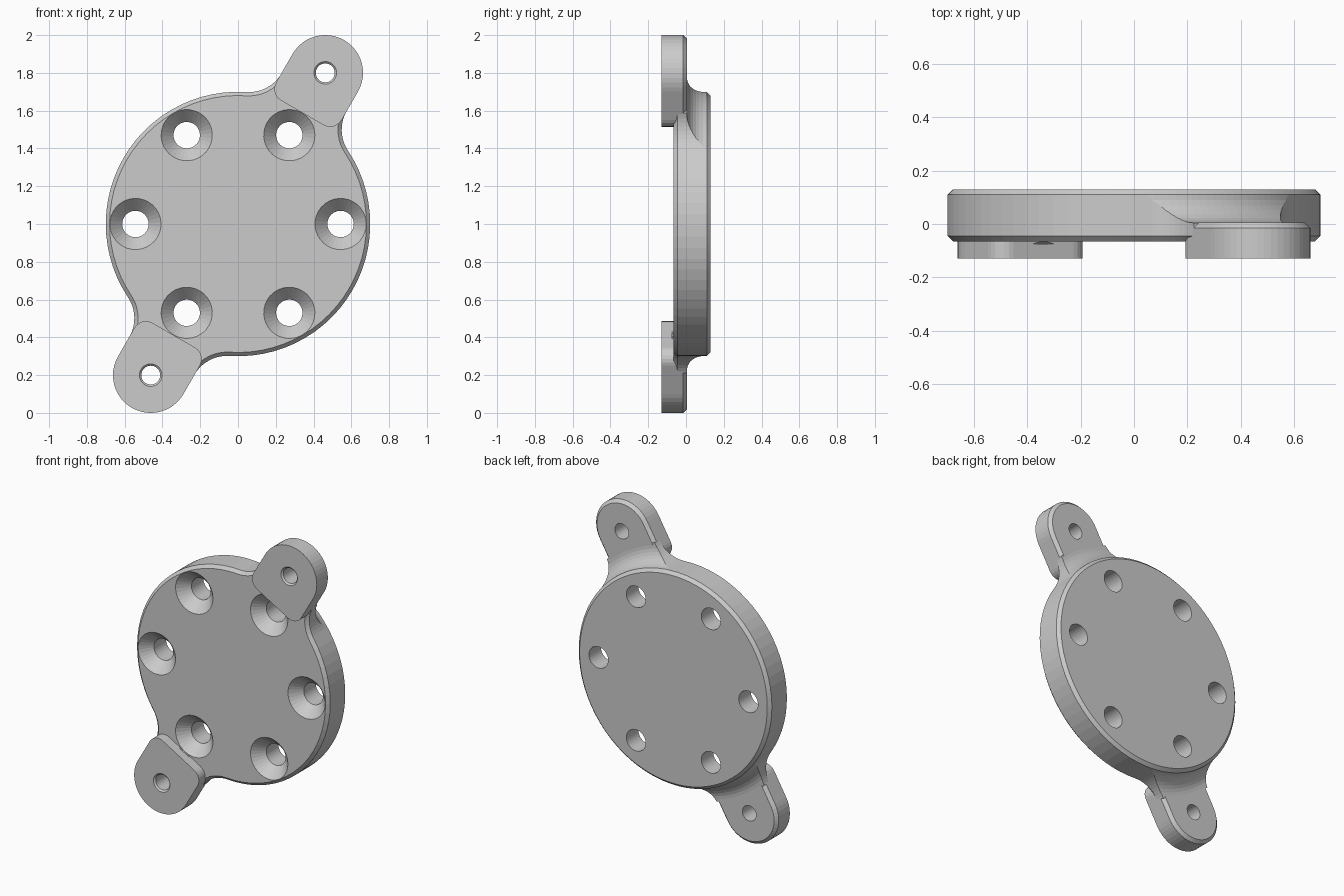
import bpy, bmesh
from math import sin, cos, asin, sqrt, radians, degrees

if "Cube" in bpy.data.objects:
    bpy.data.objects.remove(bpy.data.objects["Cube"])

TILT = radians(60)          # direction of the ears in the x-z plane
R, FIL, W, CH = 0.70, 0.20, 0.20, 0.02
EAR = 0.924                 # ear hole distance from the middle


def arc(cx, cy, r, a0, a1, n):
    return [(cx + r * cos(radians(a0 + (a1 - a0) * i / n)),
             cy + r * sin(radians(a0 + (a1 - a0) * i / n))) for i in range(n + 1)]


def circle(r, n, c=(0, 0)):
    return arc(c[0], c[1], r, 0, 360 - 360 / n, n - 1)


def loft(name, rings):
    """Closed solid through (outline, y) rings; outlines lie in the ear-aligned plane."""
    bm = bmesh.new()
    loops = [[bm.verts.new((a * cos(TILT) - b * sin(TILT), y,
                            1 + a * sin(TILT) + b * cos(TILT))) for a, b in pts]
             for pts, y in rings]
    for p, q in zip(loops, loops[1:]):
        for i in range(len(p)):
            j = (i + 1) % len(p)
            bm.faces.new((p[i], p[j], q[j], q[i]))
    bm.faces.new(loops[0])
    bm.faces.new(loops[-1])
    bmesh.ops.recalc_face_normals(bm, faces=bm.faces)
    me = bpy.data.meshes.new(name)
    bm.to_mesh(me)
    bm.free()
    ob = bpy.data.objects.new(name, me)
    bpy.context.collection.objects.link(ob)
    return ob


def combine(target, other, op):
    m = target.modifiers.new(op, 'BOOLEAN')
    m.operation, m.object, m.solver = op, other, 'EXACT'
    bpy.context.view_layer.objects.active = target
    bpy.ops.object.modifier_apply(modifier=m.name)
    bpy.data.objects.remove(other)


def body_outline(d):
    """Disc with filleted necks, inset by d."""
    w = W - 0.001
    uc = sqrt((R + FIL) ** 2 - (w + FIL) ** 2)
    al = degrees(asin((w + FIL) / (R + FIL)))
    half = [(0.9, w - d)]
    half += arc(uc, w + FIL, FIL + d, -90, al - 180, 10)
    half += arc(0, 0, R - d, al, 180 - al, 26)[1:-1]
    half += arc(-uc, w + FIL, FIL + d, -al, -90, 10)
    half += [(-0.9, w - d)]
    return half + [(-a, -b) for a, b in half]


def ear_outline(d, s):
    """Round-ended pad with softened inner corners, inset by d."""
    k, u0 = 0.07, 0.68
    pts = arc(EAR, 0, W - d, -90, 90, 24)
    pts += arc(u0 + k, W - k, k - d, 90, 180, 6)
    pts += arc(u0 + k, k - W, k - d, 180, 270, 6)
    return [(s * a, s * b) for a, b in pts]


# main plate with front chamfer
body = loft("mounting_plate", [(body_outline(CH), -0.065),
                               (body_outline(0), -0.045),
                               (body_outline(0), 0.2)])

# back shape: chamfered rim that sweeps down to the ears
profile = [(0.82, -0.2), (0.82, 0.004)]
profile += arc(0.805, 0.11, 0.105, 270, 180, 8)
profile += [(R - CH, 0.13)]
flare = loft("back_sweep", [(circle(r, 150), y) for r, y in profile])
combine(body, flare, 'INTERSECT')

# ears with chamfered backs
for s in (1, -1):
    ear = loft("ear", [(ear_outline(0, s), -0.13),
                       (ear_outline(0, s), -0.015),
                       (ear_outline(CH, s), 0.005)])
    combine(body, ear, 'UNION')

# six countersunk holes
for i in range(6):
    c = (0.543 * cos(radians(60 * i)), 0.543 * sin(radians(60 * i)))
    rings = [(0.145, -0.075), (0.07, 0.005), (0.07, 0.2)]
    combine(body, loft("hole", [(circle(r, 32, c), y) for r, y in rings]), 'DIFFERENCE')

# ear holes with a small front chamfer
for s in (1, -1):
    rings = [(0.07, -0.14), (0.05, -0.12), (0.05, 0.1)]
    combine(body, loft("hole", [(circle(r, 32, (s * EAR, 0)), y) for r, y in rings]),
            'DIFFERENCE')
